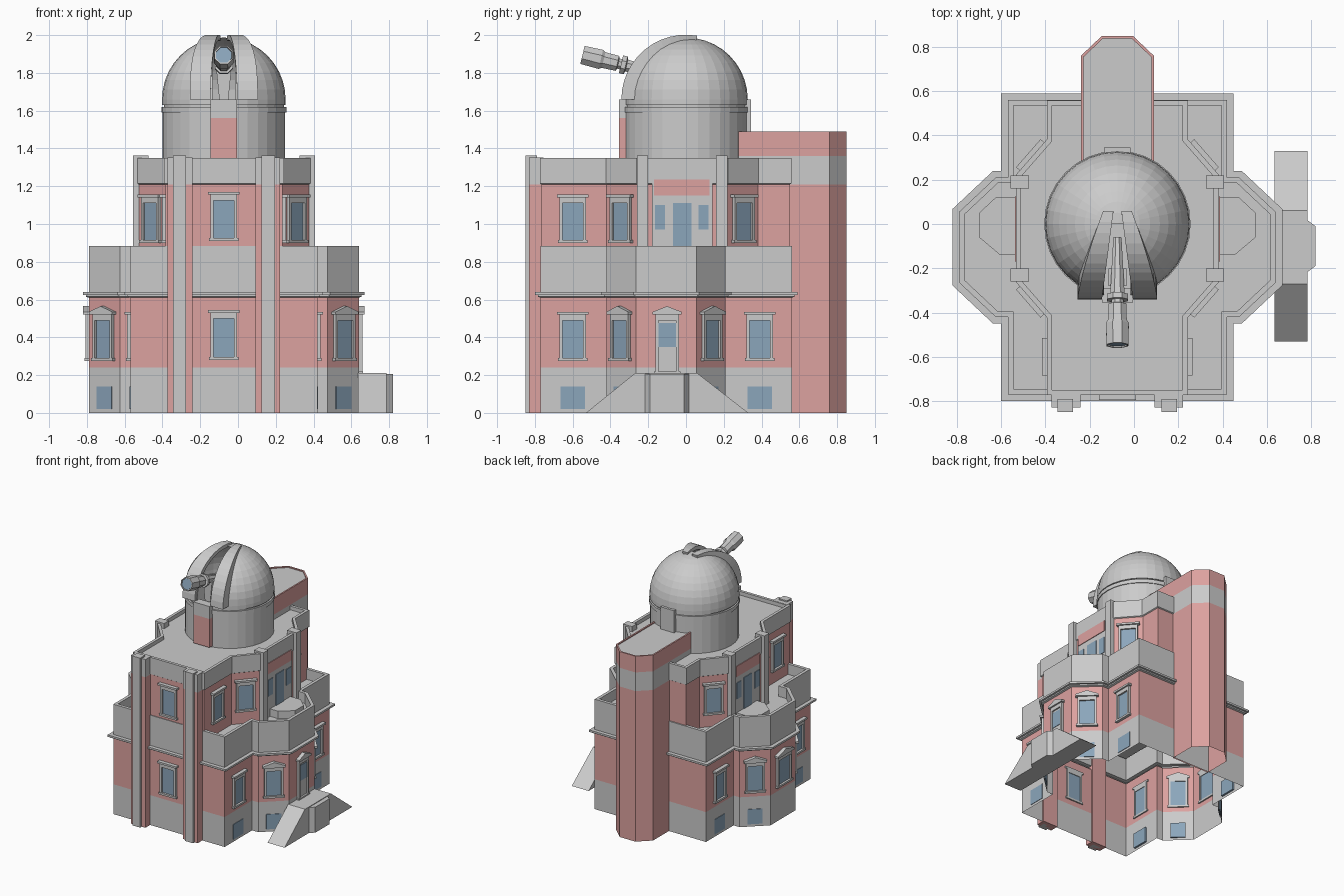
import bpy, bmesh
from math import sin, cos, pi, radians, sqrt, atan2
from mathutils import Vector, Matrix

if "Cube" in bpy.data.objects:
    bpy.data.objects.remove(bpy.data.objects["Cube"])

CX = -0.075  # building axis in x


def material(name, rgb):
    m = bpy.data.materials.new(name)
    m.diffuse_color = (*rgb, 1)
    m.use_nodes = True
    m.node_tree.nodes["Principled BSDF"].inputs["Base Color"].default_value = m.diffuse_color
    return m


RED = material("brick_red", (0.72, 0.36, 0.35))
GLASS = material("window_blue", (0.26, 0.38, 0.50))


def finish(bm, name, mat, M=None):
    bmesh.ops.recalc_face_normals(bm, faces=bm.faces)
    me = bpy.data.meshes.new(name)
    bm.to_mesh(me)
    bm.free()
    ob = bpy.data.objects.new(name, me)
    if M:
        ob.matrix_world = M
    if mat:
        me.materials.append(mat)
    bpy.context.collection.objects.link(ob)
    return ob


def build(name, solids, mat=None, start=True, end=True, M=None):
    """Each solid is a list of closed point loops, bridged in order."""
    bm = bmesh.new()
    for loops in solids:
        vs = [[bm.verts.new(p) for p in lp] for lp in loops]
        n = len(vs[0])
        for a, b in zip(vs, vs[1:]):
            for i in range(n):
                j = (i + 1) % n
                bm.faces.new((a[i], a[j], b[j], b[i]))
        if start:
            bm.faces.new(vs[0][::-1])
        if end:
            bm.faces.new(vs[-1])
    return finish(bm, name, mat, M)


def level(pts, z):
    return [(x, y, z) for x, y in pts]


def block(x0, x1, y0, y1, z0, z1):
    r = [(x0, y0), (x1, y0), (x1, y1), (x0, y1)]
    return [level(r, z0), level(r, z1)]


def box(name, x0, x1, y0, y1, z0, z1, mat=None):
    return build(name, [block(CX + x0, CX + x1, y0, y1, z0, z1)], mat)


def offset(pts, d):
    out = []
    for i, p in enumerate(pts):
        p, a, b = Vector(p), Vector(pts[i - 1]), Vector(pts[(i + 1) % len(pts)])
        e, f = (p - a).normalized(), (b - p).normalized()
        m, k = Vector((e.y, -e.x)), Vector((f.y, -f.x))
        q = p + (m + k) * d / (1 + m.dot(k))
        out.append((q.x, q.y))
    return out


def mirrored(half):
    return [(CX + x, y) for x, y in half] + [(CX - x, y) for x, y in reversed(half)]


def shell(name, stages, mat=None, end=False):
    return build(name, [[level(p, z) for p, z in stages]], mat, False, end)


def ring(r, z, n=32):
    return [(CX + r * cos(2 * pi * i / n), r * sin(2 * pi * i / n), z) for i in range(n)]


def window(name, x, y, a, w, z0, z1, gable=False):
    """Framed window on a wall whose outward direction is angle a."""
    M = Matrix.Translation((x, y, 0)) @ Matrix.Rotation(a - pi / 2, 4, 'Z')
    h = w / 2
    parts = [block(s * h, s * (h - 0.016), -0.01, 0.018, z0, z1) for s in (-1, 1)]
    parts += [block(-h - 0.008, h + 0.008, -0.01, 0.022, z0 - 0.015, z0),
              block(-h, h, -0.01, 0.018, z1 - 0.015, z1 + 0.015),
              block(-h - 0.014, h + 0.014, -0.01, 0.03, z1 + 0.015, z1 + 0.03)]
    if gable:
        t = [(-h - 0.014, z1 + 0.03), (h + 0.014, z1 + 0.03), (0, z1 + 0.06)]
        parts.append([[(u, v, z) for u, z in t] for v in (-0.01, 0.03)])
    build(name + "_frame", parts, None, M=M)
    build(name + "_pane", [block(-h + 0.016, h - 0.016, -0.005, 0.005, z0, z1 - 0.015)], GLASS, M=M)


# Lower storeys: plinth, brick wall, cornice and terrace parapet
body = mirrored([(.495, -.77), (.495, -.42), (.55, -.42), (.715, -.265),
                 (.715, .055), (.55, .21), (.495, .21), (.495, .56)])
shell("plinth", [(body, 0), (body, .24)])
shell("lower_brick_wall", [(body, .24), (body, .61)], RED)
shell("cornice", [(body, .61), (offset(body, .014), .615), (offset(body, .014), .625),
                  (offset(body, .03), .625), (offset(body, .03), .64), (body, .64)])
shell("terrace_parapet", [(body, .64), (body, .883), (offset(body, -.025), .883),
                          (offset(body, -.025), .80)], end=True)

# Upper storey and roof parapet
tier = mirrored([(.31, -.765), (.31, -.42), (.45, -.26), (.45, .22), (.31, .38), (.31, .55)])
shell("upper_brick_wall", [(tier, .80), (tier, 1.21)], RED)
rim = offset(tier, .008)
shell("roof_parapet", [(tier, 1.21), (rim, 1.215), (rim, 1.35), (offset(tier, -.015), 1.35),
                       (offset(tier, -.015), 1.32)], end=True)

# Front pilasters with brick backing
for s, side in ((-1, "left"), (1, "right")):
    a, b = sorted((s * .167, s * .297))
    box(side + "_pilaster_backing", a, b, -.83, -.76, 0, 1.21, RED)
    box(side + "_pilaster_backing_top", a, b, -.83, -.755, 1.21, 1.352)
    a, b = sorted((s * .200, s * .270))
    box(side + "_pilaster", a, b, -.85, -.79, 0, 1.362)

# Front windows
window("front_lower_window", CX, -.77, -pi / 2, .14, .295, .515)
window("front_upper_window", CX, -.765, -pi / 2, .14, .925, 1.14)

# Side windows, terrace doors and posts, mirrored
for s, side in ((-1, "left"), (1, "right")):
    def face(a):
        return a if s > 0 else pi - a

    for y, tag in ((-.60, "front"), (.39, "rear")):
        window(f"{side}_{tag}_window", CX + s * .495, y, face(0), .14, .29, .505)
        a, b = sorted((s * .48, s * .499))
        box(f"{side}_{tag}_basement_pane", a, b, y - .065, y + .065, .02, .14, GLASS)
    for y, sy, tag in ((-.3425, -1, "front"), (.1325, 1, "rear")):
        ang = face(sy * atan2(.165, .155))
        window(f"{side}_{tag}_bay_window", CX + s * .6325, y, ang, .14, .29, .505, True)
        M = Matrix.Translation((CX + s * .6325, y, 0)) @ Matrix.Rotation(ang - pi / 2, 4, 'Z')
        build(f"{side}_{tag}_bay_basement_pane",
              [block(-.055, .055, -.01, .004, .02, .14)], GLASS, M=M)
    window(side + "_upper_window", CX + s * .31, -.60, face(0), .14, .915, 1.125)
    for y, sy, tag in ((-.34, -1, "front"), (.30, 1, "rear")):
        window(f"{side}_{tag}_upper_diagonal_window", CX + s * .38, y,
               face(sy * atan2(.14, .16)), .14, .915, 1.125)

    def sbox(name, x0, x1, *rest):
        a, b = sorted((s * x0, s * x1))
        box(f"{side}_{name}", a, b, *rest)

    sbox("front_post", .40, .482, -.26, -.20, .80, 1.362)
    sbox("rear_post", .40, .482, .16, .22, .80, 1.362)
    sbox("door_surround", .44, .458, -.18, .14, .80, 1.25)
    sbox("door_brick_panel", .45, .463, -.17, .125, 1.15, 1.235, RED)
    sbox("terrace_door", .45, .463, -.07, .03, .85, 1.11, GLASS)
    sbox("door_front_sidelight", .45, .463, -.165, -.11, .97, 1.10, GLASS)
    sbox("door_rear_sidelight", .45, .463, .065, .12, .97, 1.10, GLASS)
    step = [(.45, -.14), (.53, -.14), (.625, -.06), (.625, .05), (.55, .12), (.45, .12)]
    shell(side + "_door_step", [([(CX + s * x, y) for x, y in step], z) for z in (.80, .86)], end=True)

# Left bay window, right entrance door
window("left_bay_centre_window", CX - .715, -.105, pi, .18, .29, .505, True)
window("entrance", CX + .715, -.10, 0, .125, .22, .505, True)
box("entrance_door", .705, .722, -.155, -.045, .20, .50)
box("entrance_door_pane", .71, .726, -.15, -.05, .35, .475, GLASS)

# Entrance landing with two ramps
ramp = [(-.53, 0), (.33, 0), (.06, .21), (-.27, .21)]
build("entrance_ramps", [[[(x, y, z) for y, z in ramp] for x in (.635, .785)]])
nose = [(.78, -.22), (.82, -.19), (.82, -.01), (.78, .02)]
build("landing_front", [[level(nose, 0), level(nose, .205)]])

# Rear stair tower in bands
def tower(y):
    return mirrored([(.165, y), (.165, .76), (.07, .85)])


shell("tower_brick", [(tower(.55), 0), (tower(.55), 1.21)], RED)
shell("tower_band", [(tower(.55), 1.21), (tower(.55), 1.36)])
top = tower(.27)
inner = offset(top, -.012)
shell("tower_top_brick", [(top, 1.32), (top, 1.36)])
shell("tower_top_rim", [(top, 1.36), (top, 1.49), (inner, 1.49), (inner, 1.48)], RED)
shell("tower_roof", [(inner, 1.478), (inner, 1.482)], end=True)
box("dome_rear_hatch", -.06, .06, .29, .345, 1.47, 1.66)

# Drum and dome base ring
prof = [(.325, 1.32), (.325, 1.59), (.331, 1.59), (.331, 1.62), (.318, 1.62), (.318, 1.63),
        (.327, 1.63), (.327, 1.66)]
build("drum", [[ring(r, z) for r, z in prof]], None, False, False)
box("drum_front_panel", -.07, .07, -.355, -.29, 1.33, 1.56, RED)
box("drum_front_sill", -.07, .07, -.355, -.29, 1.56, 1.66)

# Dome with an observing slit
bm = bmesh.new()
bmesh.ops.create_uvsphere(bm, u_segments=32, v_segments=20, radius=.327)
bmesh.ops.delete(bm, geom=[v for v in bm.verts if v.co.z < -.001], context='VERTS')
for x in (-.06, .06):
    bmesh.ops.bisect_plane(bm, geom=bm.verts[:] + bm.edges[:] + bm.faces[:],
                           plane_co=(x, 0, 0), plane_no=(1, 0, 0))
slit = [f for f in bm.faces if abs(f.calc_center_median().x) < .06 and f.calc_center_median().y < 0]
bmesh.ops.delete(bm, geom=slit, context='FACES')
finish(bm, "dome", None, Matrix.Translation((CX, 0, 1.66)))

# Curved shutters either side of the slit, narrowing over the top
for s, side in ((-1, "left"), (1, "right")):
    loops = []
    for i in range(13):
        a = radians(100 * i / 12)
        y, t = -cos(a), (1 - cos(a)) / 1.17
        xi, xo = .07 - .052 * t, .18 - .115 * t ** 1.3
        low = [sqrt(.327 ** 2 - x * x) - .012 for x in (xi, xo)]
        loops.append([(CX + s * x, y * r, 1.66 + r * sin(a))
                      for x, r in ((xi, .342), (xo, .342), (xo, low[1]), (xi, low[0]))])
    build(side + "_shutter", [loops])

# Telescope: octagonal tube along a tilted axis, lens and pier
tip, axis = Vector((CX, -.548, 1.895)), Vector((0, .972, -.235))
up = Vector((0, .235, .972))


def tube(d, r):
    c = tip + axis * d
    return [c + Vector((r * cos(k), 0, 0)) + up * (r * sin(k))
            for k in (pi / 8 + pi / 4 * i for i in range(8))]


prof = [(.012, .044), (0, .046), (0, .053), (.10, .056), (.115, .046), (.19, .044), (.195, .03),
        (.21, .03), (.21, .052), (.235, .052), (.24, .035), (.50, .02)]
build("telescope", [[tube(d, r) for d, r in prof]])
build("telescope_lens", [[tube(.006, .044), tube(.011, .044)]], GLASS)
build("telescope_pier", [[level([(CX + x * w, y) for x, y in ((-1, -.28), (1, -.28), (1, -.2), (-1, -.2))], z)
                          for w, z in ((.02, 1.62), (.04, 1.82))]])
